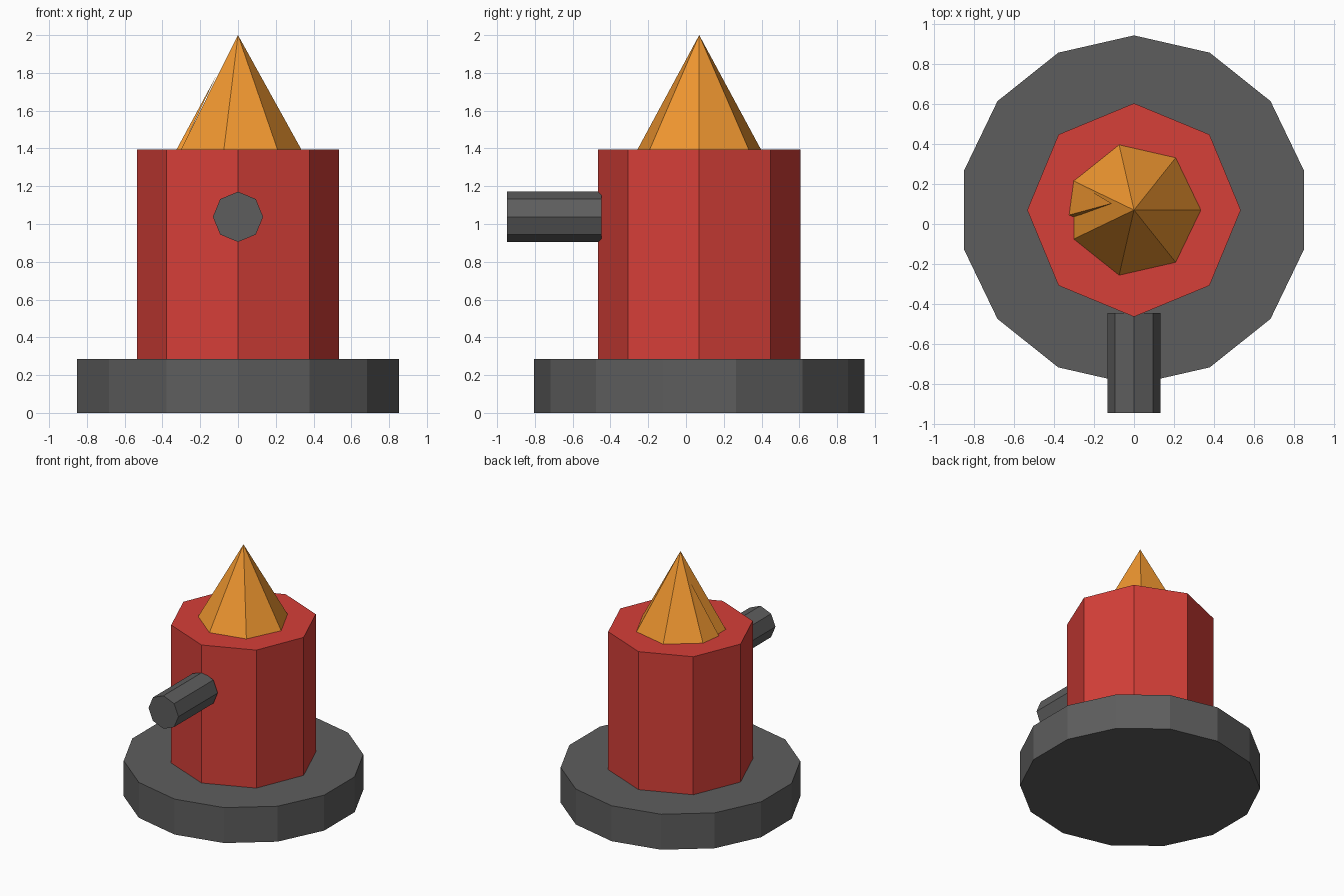
import bpy, bmesh
from math import pi
from mathutils import Matrix, Vector

if "Cube" in bpy.data.objects:
    bpy.data.objects.remove(bpy.data.objects["Cube"])

CY = 0.07  # shared axis of base, body and tip


def material(name, rgb):
    m = bpy.data.materials.new(name)
    m.diffuse_color = (*rgb, 1)
    m.use_nodes = True
    m.node_tree.nodes["Principled BSDF"].inputs["Base Color"].default_value = m.diffuse_color
    return m


def add_object(name, bm, mat):
    bmesh.ops.recalc_face_normals(bm, faces=bm.faces)
    me = bpy.data.meshes.new(name)
    bm.to_mesh(me)
    bm.free()
    me.materials.append(mat)
    ob = bpy.data.objects.new(name, me)
    bpy.context.collection.objects.link(ob)
    return ob


def prism(name, sides, r1, r2, length, mat, centre, turn=0.0, tilt=0.0):
    """Flat-sided cylinder or cone; turn spins it, tilt leans it about x."""
    bm = bmesh.new()
    # first corner is aligned to +x before turning
    bmesh.ops.create_cone(bm, cap_ends=True, segments=sides,
                          radius1=r1, radius2=r2, depth=length)
    low = [v.co for v in bm.verts if v.co.z < 0]
    first = max(low, key=lambda c: c.x + 0.001 * c.y)
    spin = turn - Vector((1, 0)).angle_signed(first.xy) * -1
    mtx = (Matrix.Translation(centre) @ Matrix.Rotation(tilt, 4, 'X')
           @ Matrix.Rotation(spin, 4, 'Z'))
    # corners sit symmetric, so align the one nearest +x
    bmesh.ops.transform(bm, matrix=mtx, verts=bm.verts)
    return add_object(name, bm, mat)


grey = material("dark_grey", (0.11, 0.11, 0.11))
red = material("red", (0.67, 0.05, 0.04))
orange = material("orange", (0.87, 0.31, 0.03))

# Round foot, body and pointed tip
prism("base", 14, 0.875, 0.875, 0.285, grey, (0, CY, 0.1425), pi / 2)
prism("body", 8, 0.535, 0.535, 1.11, red, (0, CY, 0.84))
prism("pointed_tip", 7, 0.335, 0, 0.605, orange, (0, CY, 1.6975))

# Side spout
prism("spout", 8, 0.133, 0.133, 0.5, grey, (0, -0.697, 1.038), 0, pi / 2)

# Raised sliver on the left face of the tip
bm = bmesh.new()
a, b, c, t = [bm.verts.new(p) for p in (
    (-0.302, 0.217, 1.395), (-0.325, 0.045, 1.395),
    (-0.300, 0.035, 1.395), (-0.112, 0.103, 1.79))]
for f in ((a, b, t), (b, c, t), (c, a, t), (a, c, b)):
    bm.faces.new(f)
add_object("tip_sliver", bm, orange)
